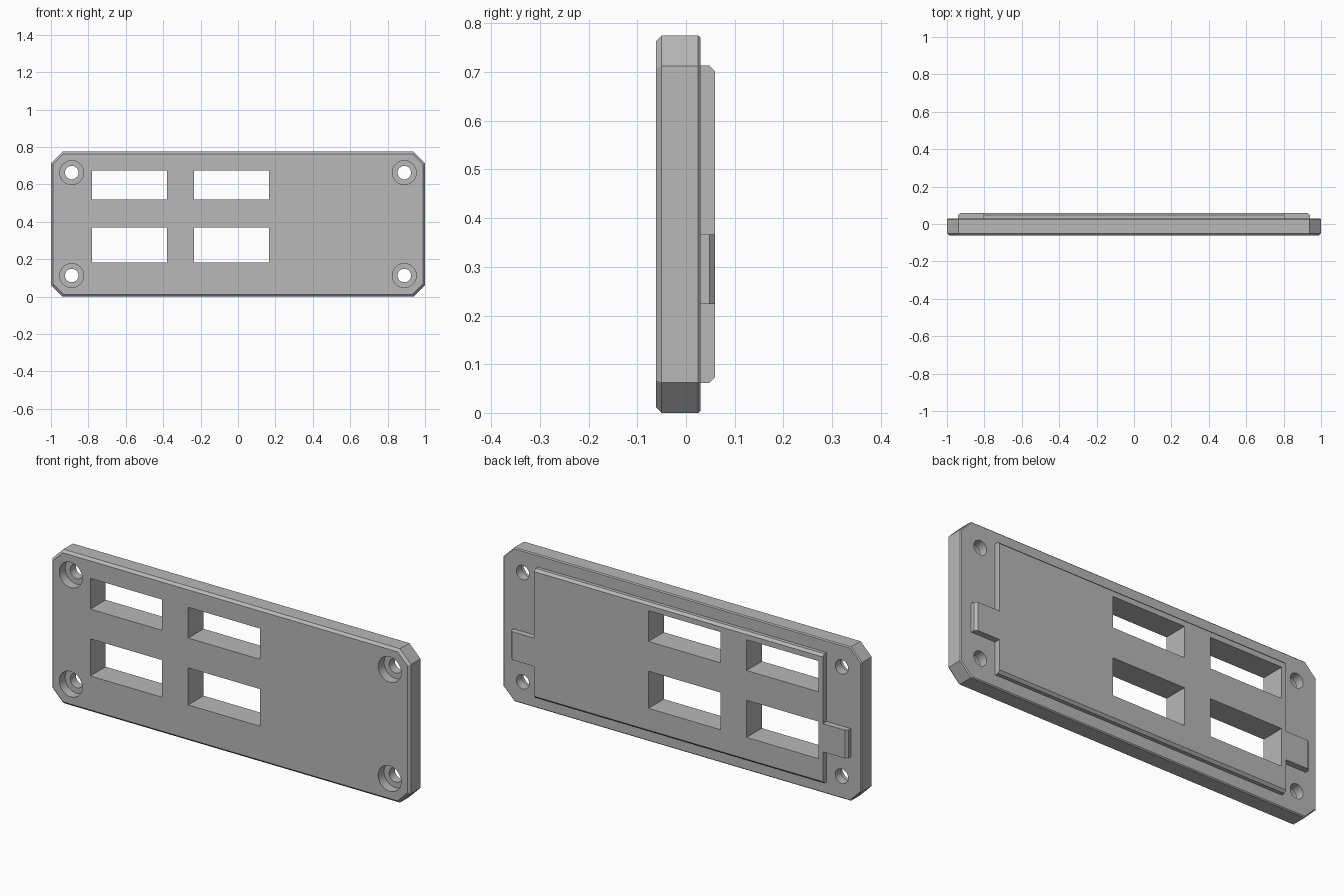
import bpy, bmesh, math
from mathutils import Matrix

if "Cube" in bpy.data.objects:
    bpy.data.objects.remove(bpy.data.objects["Cube"])

HEIGHT = 0.775
MID = HEIGHT / 2
FRONT, REAR, PAD_REAR = -0.062, 0.03, 0.06
CHAMFER = 0.012

grey = bpy.data.materials.new("plain grey")
grey.use_nodes = True
colour = (0.48, 0.48, 0.48, 1)
grey.diffuse_color = colour
grey.node_tree.nodes["Principled BSDF"].inputs["Base Color"].default_value = colour


def finish(name, bm):
    bmesh.ops.recalc_face_normals(bm, faces=bm.faces)
    mesh = bpy.data.meshes.new(name)
    bm.to_mesh(mesh)
    bm.free()
    mesh.materials.append(grey)
    obj = bpy.data.objects.new(name, mesh)
    bpy.context.collection.objects.link(obj)
    return obj


def loft(name, rings):
    """Skin a list of equal-length point loops and cap both ends."""
    bm = bmesh.new()
    loops = [[bm.verts.new(p) for p in ring] for ring in rings]
    n = len(loops[0])
    for a, b in zip(loops, loops[1:]):
        for i in range(n):
            j = (i + 1) % n
            bm.faces.new((a[i], a[j], b[j], b[i]))
    bm.faces.new(loops[0])
    bm.faces.new(loops[-1])
    return finish(name, bm)


def octagon(inset, y):
    w, h = 1 - inset, MID - inset
    c = 0.062 - inset * (2 - math.sqrt(2))
    pts = [(w - c, h), (w, h - c), (w, c - h), (w - c, -h),
           (c - w, -h), (-w, c - h), (-w, h - c), (c - w, h)]
    return [(x, y, z + MID) for x, z in pts]


def pad_profile(half):
    """Depth section with chamfered rear corners."""
    start = REAR - 0.02
    return [(-half, start), (half, start), (half, PAD_REAR - CHAMFER),
            (half - CHAMFER, PAD_REAR), (CHAMFER - half, PAD_REAR),
            (-half, PAD_REAR - CHAMFER)]


def box(name, x0, x1, z0, z1):
    return loft(name, [[(x0, y, z0), (x1, y, z0), (x1, y, z1), (x0, y, z1)]
                       for y in (-0.2, 0.2)])


def cylinder(name, x, z, radius, y0, y1):
    bm = bmesh.new()
    place = Matrix.Translation((x, (y0 + y1) / 2, z)) @ Matrix.Rotation(math.pi / 2, 4, "X")
    bmesh.ops.create_cone(bm, cap_ends=True, segments=40, radius1=radius,
                          radius2=radius, depth=y1 - y0, matrix=place)
    return finish(name, bm)


def combine(target, tool, operation):
    tool.hide_render = True
    mod = target.modifiers.new("combine", "BOOLEAN")
    mod.operation = operation
    mod.solver = "EXACT"
    mod.object = tool
    bpy.context.view_layer.objects.active = target
    bpy.ops.object.modifier_apply(modifier=mod.name)
    bpy.data.objects.remove(tool)


# Chamfered outer plate
plate = loft("panel_plate", [octagon(CHAMFER, FRONT), octagon(0, FRONT + CHAMFER),
                             octagon(0, REAR - 0.005), octagon(0.005, REAR)])

# Raised rear pad, and the bar that forms a locating tab at each end
pad = loft("rear_pad", [[(x, y, z + MID) for z, y in pad_profile(0.326)]
                        for x in (-0.805, 0.805)])
tabs = loft("end_tabs", [[(x, y, z) for x, y in pad_profile(0.94)]
                         for z in (0.224, 0.366)])
combine(pad, tabs, "UNION")
combine(plate, pad, "UNION")

# Four rectangular openings
for x0, x1 in ((-0.78, -0.38), (-0.234, 0.167)):
    for z0, z1 in ((0.183, 0.37), (0.52, 0.675)):
        combine(plate, box("window_cutter", x0, x1, z0, z1), "DIFFERENCE")

# Counterbored screw holes in the corners
for x in (-0.889, 0.889):
    for z in (MID - 0.275, MID + 0.275):
        combine(plate, cylinder("bore_cutter", x, z, 0.064, -0.2, -0.015), "DIFFERENCE")
        combine(plate, cylinder("hole_cutter", x, z, 0.036, -0.2, 0.2), "DIFFERENCE")

# Smooth hole walls, crisp edges elsewhere
bpy.ops.object.select_all(action="DESELECT")
plate.select_set(True)
bpy.context.view_layer.objects.active = plate
bpy.ops.object.shade_smooth_by_angle(angle=math.radians(30))
